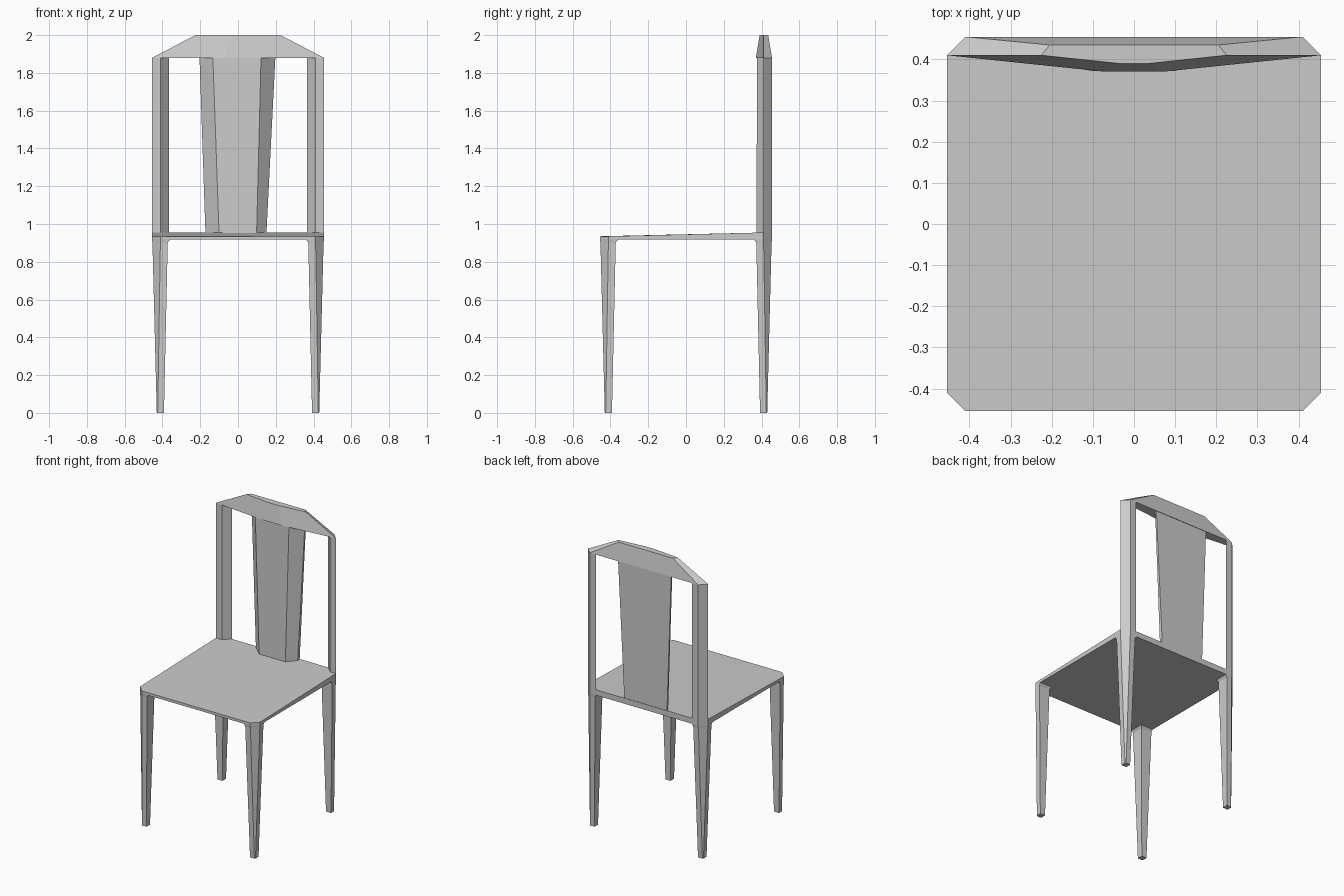
import bpy
import bmesh

cube = bpy.data.objects.get("Cube")
if cube:
    bpy.data.objects.remove(cube, do_unlink=True)

# One plain grey for the whole chair
grey = bpy.data.materials.new("plain grey")
grey.use_nodes = True
colour = (0.6, 0.6, 0.6, 1)
grey.diffuse_color = colour
grey.node_tree.nodes["Principled BSDF"].inputs["Base Color"].default_value = colour


def loft(name, rings):
    """Closed flat-faced solid skinned through rings of equal point count."""
    bm = bmesh.new()
    loops = [[bm.verts.new(p) for p in ring] for ring in rings]
    n = len(loops[0])
    for low, high in zip(loops, loops[1:]):
        for i in range(n):
            j = (i + 1) % n
            bm.faces.new((low[i], low[j], high[j], high[i]))
    bm.faces.new(loops[0][::-1])
    bm.faces.new(loops[-1])
    bmesh.ops.recalc_face_normals(bm, faces=bm.faces)
    mesh = bpy.data.meshes.new(name)
    bm.to_mesh(mesh)
    bm.free()
    mesh.materials.append(grey)
    obj = bpy.data.objects.new(name, mesh)
    bpy.context.collection.objects.link(obj)
    return obj


def level(points, z):
    return [(x, y, z) for x, y in points]


def mirror_x(half):
    return half + [(-x, y) for x, y in reversed(half)]


OUT, CUT, IN = 0.455, 0.41, 0.365
UNDER = 0.917

# Seat: chamfered slab whose top rises toward the back
plan = mirror_x([(CUT, -OUT), (OUT, -CUT), (OUT, CUT), (CUT, OUT)])
top = [(x, y, 0.935 + 0.02 * min(1, (y + CUT) / (2 * CUT)) if y > -CUT else 0.935)
       for x, y in plan]
loft("seat", [level(plan, UNDER), top])


# Tapered legs with an outer chamfer that fades toward the foot
def leg_ring(sx, sy, inner, cut, outer, z):
    corner = [(inner, inner), (outer, inner), (outer, cut), (cut, outer), (inner, outer)]
    return [(sx * x, sy * y, z) for x, y in corner]


for side, sx in (("left", 1), ("right", -1)):
    for end, sy in (("front", -1), ("back", 1)):
        loft(f"{end}_{side}_leg", [
            leg_ring(sx, sy, 0.392, 0.425, 0.43, 0),
            leg_ring(sx, sy, 0.372, 0.411, 0.453, 0.9),
            leg_ring(sx, sy, 0.362, CUT, OUT, UNDER)])

    # Slanted back posts
    post = [(sx * x, y) for x, y in ((OUT, CUT), (CUT, OUT), (IN, OUT), (CUT, CUT))]
    loft(f"{side}_back_post", [level(post, 0.93), level(post, 1.88)])

# Top rail: bowed forward, narrowing to its crest
rail_base = mirror_x([(0.07, 0.37), (OUT, CUT), (CUT, OUT)])
rail_crest = mirror_x([(0.035, 0.39), (0.225, CUT), (0.205, 0.435)])
loft("top_rail", [level(rail_base, 1.88), level(rail_crest, 2)])

# Back splat: flat front, angled sides, wider at the top
splat_low = [(-0.1, 0.372), (0.098, 0.372), (0.15, 0.43), (0.15, 0.452),
             (-0.172, 0.452), (-0.172, 0.44)]
splat_high = [(-0.133, 0.377), (0.122, 0.377), (0.198, 0.44), (0.198, 0.452),
              (-0.204, 0.452), (-0.204, 0.44)]
loft("back_splat", [level(splat_low, 0.94), level(splat_high, 1.885)])
